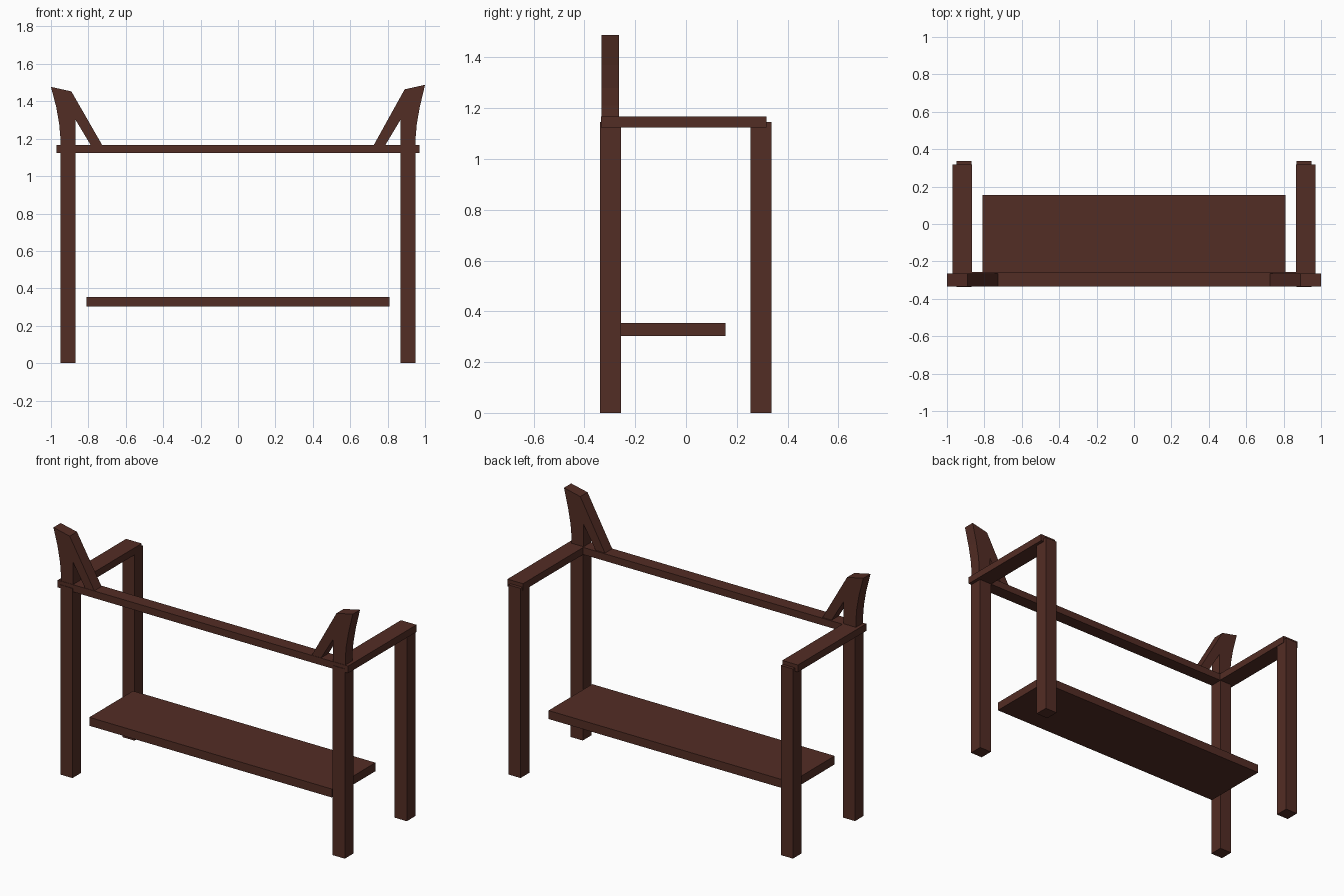
import bpy, bmesh

if "Cube" in bpy.data.objects:
    bpy.data.objects.remove(bpy.data.objects["Cube"])

wood = bpy.data.materials.new("dark_brown_wood")
wood.diffuse_color = (0.086, 0.026, 0.018, 1)
wood.use_nodes = True
wood.node_tree.nodes["Principled BSDF"].inputs["Base Color"].default_value = wood.diffuse_color


def finish(name, bm):
    bmesh.ops.recalc_face_normals(bm, faces=bm.faces)
    mesh = bpy.data.meshes.new(name)
    bm.to_mesh(mesh)
    bm.free()
    mesh.materials.append(wood)
    bpy.context.collection.objects.link(bpy.data.objects.new(name, mesh))


def box(name, xs, ys, zs):
    bm = bmesh.new()
    bmesh.ops.create_cube(bm, size=1)
    for v in bm.verts:
        v.co = [(r[0] + r[1]) / 2 + c * (r[1] - r[0]) for r, c in zip((xs, ys, zs), v.co)]
    finish(name, bm)


def slab(name, profile, y0, y1):
    # XZ profile extruded along y
    bm = bmesh.new()
    face = bm.faces.new([bm.verts.new((x, y0, z)) for x, z in profile])
    out = bmesh.ops.extrude_face_region(bm, geom=[face])
    for v in out["geom"]:
        if isinstance(v, bmesh.types.BMVert):
            v.co.y = y1
    finish(name, bm)


# Legs, side rails and flared horns on each side
for side, s, drop in (("left", -1, 0.011), ("right", 1, 0.0)):
    leg_x = sorted((s * 0.869, s * 0.95))
    box(side + "_front_leg", leg_x, (-0.338, -0.256), (0, 1.145))
    box(side + "_back_leg", leg_x, (0.254, 0.337), (0, 1.145))
    box(side + "_side_rail", sorted((s * 0.866, s * 0.97)), (-0.256, 0.318), (1.124, 1.167))
    horn = [(0.717, 1.15), (0.891, 1.464 - drop), (1.0, 1.488 - drop), (0.972, 1.37),
            (0.956, 1.28), (0.95, 1.21), (0.95, 1.15), (0.869, 1.15),
            (0.869, 1.302), (0.778, 1.15)]
    slab(side + "_horn", [(s * x, z) for x, z in horn], -0.333, -0.264)

# Front cross rail and low shelf
box("front_rail", (-0.97, 0.97), (-0.335, -0.256), (1.124, 1.167))
box("shelf", (-0.81, 0.81), (-0.262, 0.155), (0.303, 0.354))
